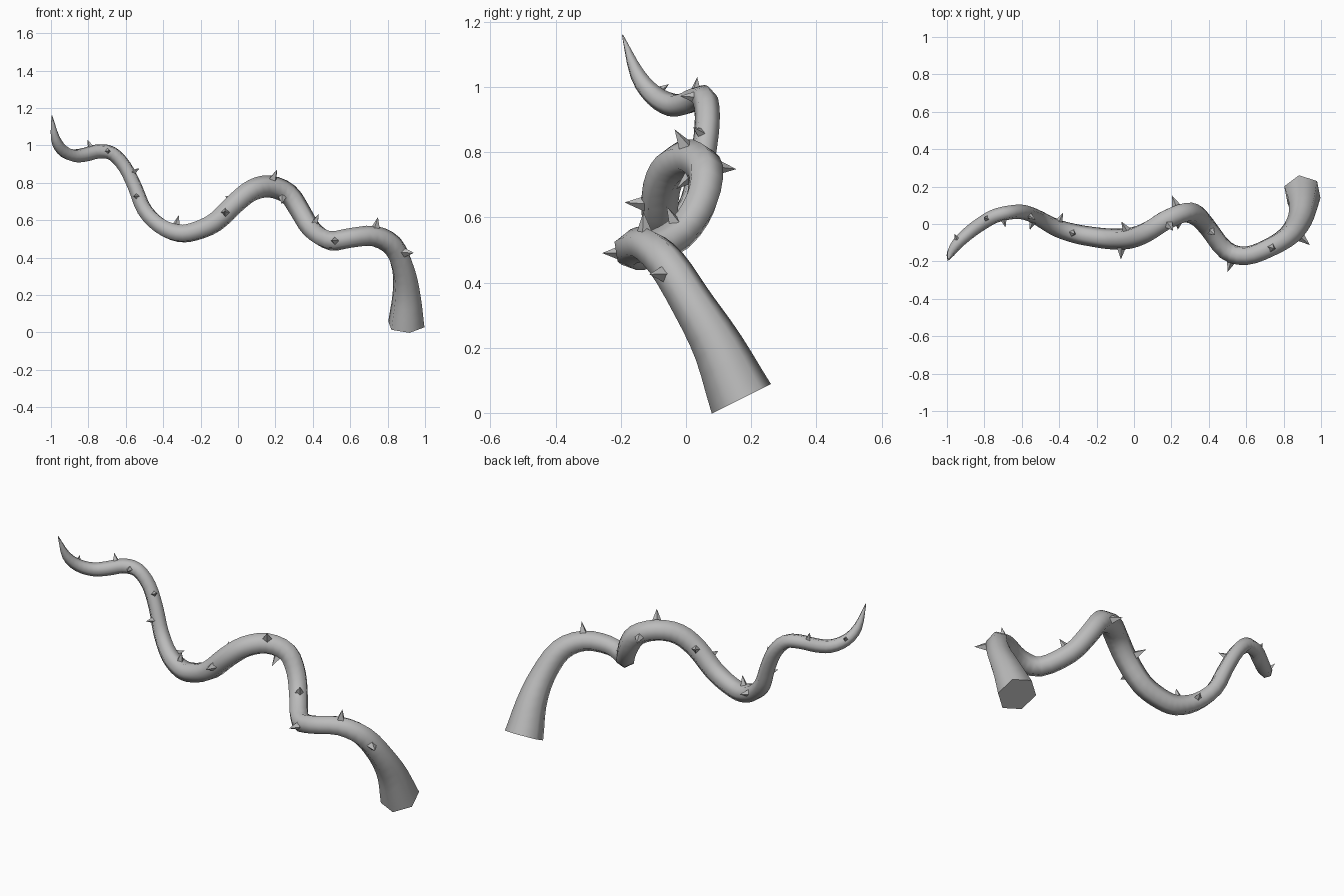
import bpy, bmesh, math
from mathutils import Vector, Matrix

if "Cube" in bpy.data.objects:
    bpy.data.objects.remove(bpy.data.objects["Cube"])

grey = bpy.data.materials.new("plain grey")
grey.diffuse_color = (0.5, 0.5, 0.5, 1)
grey.use_nodes = True
grey.node_tree.nodes["Principled BSDF"].inputs["Base Color"].default_value = grey.diffuse_color

# Centre line of the vine: x, y, z, radius, from the thick base to the tip
PATH = [
    (.90, .17, .043, .103), (.902, .10, .20, .080), (.885, .02, .335, .066), (.83, -.06, .46, .060),
    (.727, -.125, .515, .055), (.60, -.17, .505, .053), (.49, -.14, .49, .053),
    (.395, -.02, .55, .053), (.335, .045, .645, .055), (.27, .06, .74, .057),
    (.17, .02, .78, .059), (.075, -.04, .76, .059), (-.015, -.075, .69, .058),
    (-.12, -.08, .59, .056), (-.23, -.067, .54, .053), (-.32, -.05, .53, .051),
    (-.417, -.02, .57, .047), (-.50, .025, .655, .043), (-.55, .05, .775, .040),
    (-.605, .065, .885, .039), (-.674, .06, .957, .039), (-.75, .04, .967, .039),
    (-.818, 0, .95, .038), (-.88, -.045, .945, .036), (-.94, -.10, .975, .032),
    (-.977, -.15, 1.04, .024), (-.995, -.195, 1.16, .002)]
PTS = [Vector(p) for p in PATH]
SIDES, STEPS = 6, 3


def sample(t):
    """Smooth interpolation along the path; returns centre and radius."""
    i = min(int(t), len(PTS) - 2)
    f = t - i
    b, c = PTS[i], PTS[i + 1]
    a = PTS[i - 1] if i else b * 2 - c
    d = PTS[i + 2] if i + 2 < len(PTS) else c * 2 - b
    p = .5 * (2 * b + (c - a) * f + (2 * a - 5 * b + 4 * c - d) * f**2 + (3 * b - a - 3 * c + d) * f**3)
    return p.xyz, max(p.w, .002)


def finish(bm, name, smooth):
    bmesh.ops.recalc_face_normals(bm, faces=bm.faces)
    mesh = bpy.data.meshes.new(name)
    bm.to_mesh(mesh)
    bm.free()
    mesh.materials.append(grey)
    ob = bpy.data.objects.new(name, mesh)
    bpy.context.collection.objects.link(ob)
    if smooth:
        bpy.context.view_layer.objects.active = ob
        ob.select_set(True)
        bpy.ops.object.shade_smooth_by_angle(angle=math.radians(75))
        ob.select_set(False)
    return ob


# Vine: hexagonal rings carried along the path without twist
bm = bmesh.new()
count = (len(PTS) - 1) * STEPS
rings, side = [], Vector((1, 0, 0))
for k in range(count + 1):
    t = k / STEPS
    centre, radius = sample(t)
    axis = (sample(min(t + .1, len(PTS) - 1))[0] - sample(max(t - .1, 0))[0]).normalized()
    if k == 0:
        axis = Vector((0, -.45, .9)).normalized()
    side = (side - axis * side.dot(axis)).normalized()
    up = axis.cross(side)
    ring = []
    for s in range(SIDES):
        a = math.radians(40) + math.tau * s / SIDES
        ring.append(bm.verts.new(centre + radius * (side * math.cos(a) + up * math.sin(a))))
    rings.append(ring)
for r0, r1 in zip(rings, rings[1:]):
    for s in range(SIDES):
        n = (s + 1) % SIDES
        bm.faces.new((r0[s], r0[n], r1[n], r1[s]))
bm.faces.new(rings[0])
bm.faces.new(rings[-1])
finish(bm, "vine", True)

# Thorns: place along the path and outward direction
THORNS = [
    (2.7, (.4, -.8, .4)), (4, (0, -.15, 1)), (5.6, (0, -1, .05)), (7, (.25, -.25, .9)),
    (9.3, (-.3, -.8, -.5)), (9.3, (.1, .95, -.3)), (10, (0, -.6, .75)), (12, (0, .75, .65)),
    (12.5, (0, -1, .1)), (15.2, (-.1, 0, 1)), (16, (0, .9, .3)), (17.6, (-.3, -.9, 0)),
    (18.6, (.7, -.5, .4)), (20.4, (0, -1, .1)), (21.4, (0, .3, .95)), (24, (0, .9, .2))]
bm = bmesh.new()
for t, d in THORNS:
    centre, r = sample(t)
    d = Vector(d).normalized()
    axis = (sample(t + .1)[0] - sample(t - .1)[0]).normalized()
    d = (d - axis * d.dot(axis)).normalized()
    height = r * 1.1
    place = Matrix.Translation(centre + d * (r * .8 + height / 2)) @ d.to_track_quat('Z', 'Y').to_matrix().to_4x4()
    bmesh.ops.create_cone(bm, cap_ends=True, segments=4, radius1=r * .42, radius2=0, depth=height, matrix=place)
finish(bm, "thorns", False)
